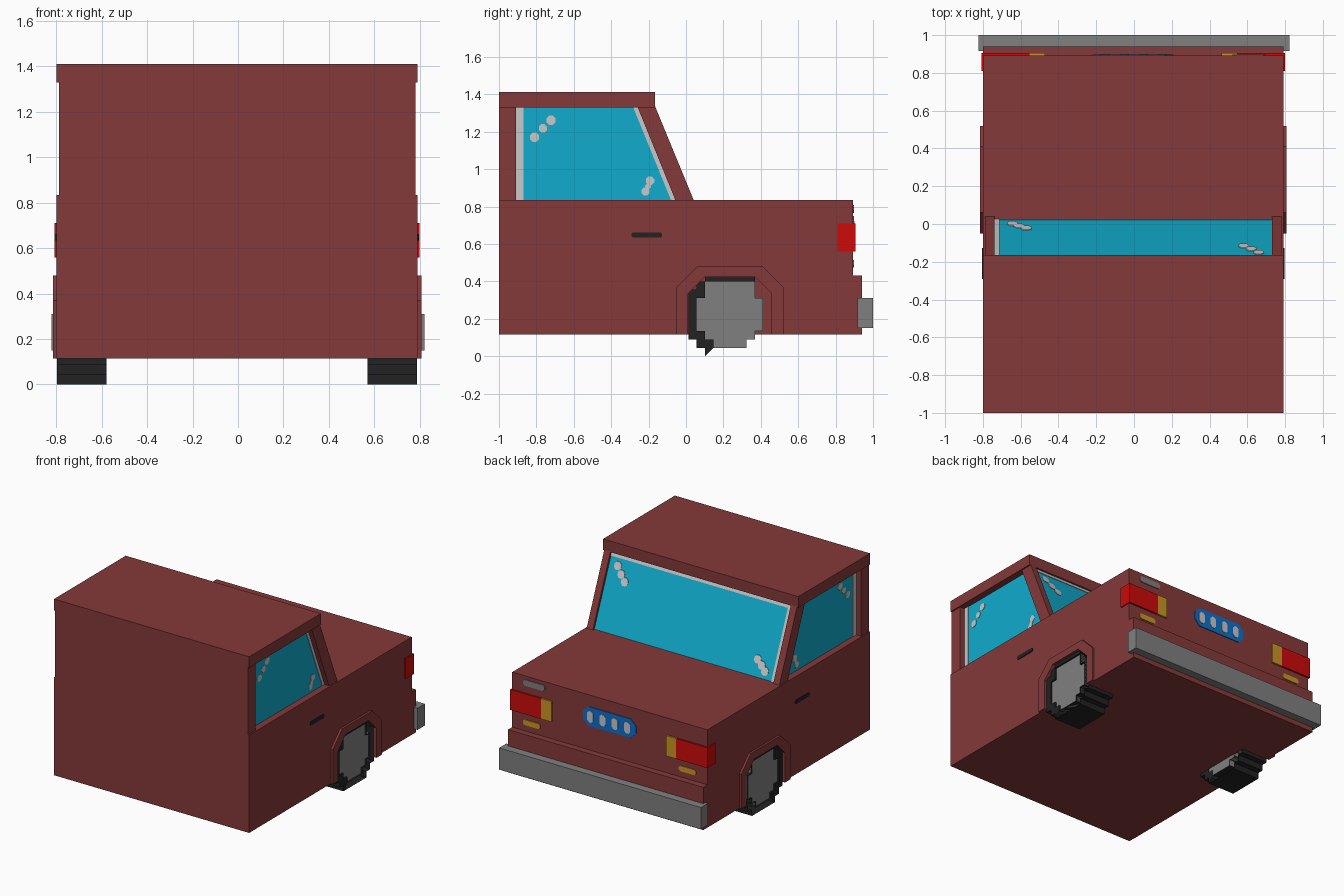
import bpy, bmesh, math

cube = bpy.data.objects.get("Cube")
if cube:
    bpy.data.objects.remove(cube, do_unlink=True)

CX = -0.004  # centre plane of the vehicle


def material(name, rgb):
    m = bpy.data.materials.new(name)
    m.use_nodes = True
    m.diffuse_color = (*rgb, 1)
    bsdf = next(n for n in m.node_tree.nodes if n.type == 'BSDF_PRINCIPLED')
    bsdf.inputs["Base Color"].default_value = (*rgb, 1)
    bsdf.inputs["Roughness"].default_value = 0.8
    return m


RED = material("body red", (0.235, 0.041, 0.041))
GLASS = material("window blue", (0.005, 0.41, 0.61))
GREY = material("mid grey", (0.216, 0.216, 0.216))
PALE = material("pale grey", (0.58, 0.58, 0.58))
BLACK = material("tyre black", (0.016, 0.016, 0.016))
LAMP = material("lamp red", (0.61, 0.003, 0.003))
AMBER = material("amber", (0.6, 0.3, 0.018))
BLUE = material("plate blue", (0.004, 0.16, 0.6))


# Extrude closed outlines (later ones are holes) along an axis from lo to hi
def solid(name, loops, axis, lo, hi, mat, shear=None):
    lo, hi = min(lo, hi), max(lo, hi)
    curve = bpy.data.curves.new(name, 'CURVE')
    curve.dimensions = '2D'
    curve.fill_mode = 'BOTH'
    curve.extrude = (hi - lo) / 2
    for pts in loops:
        sp = curve.splines.new('POLY')
        sp.points.add(len(pts) - 1)
        for p, (a, b) in zip(sp.points, pts):
            p.co = (a, b, 0, 1)
        sp.use_cyclic_u = True
    tmp = bpy.data.objects.new(name, curve)
    bpy.context.collection.objects.link(tmp)
    bpy.context.view_layer.update()
    dg = bpy.context.evaluated_depsgraph_get()
    mesh = bpy.data.meshes.new_from_object(tmp.evaluated_get(dg))
    bpy.data.objects.remove(tmp, do_unlink=True)
    bpy.data.curves.remove(curve)
    bm = bmesh.new()
    bm.from_mesh(mesh)
    mid = (lo + hi) / 2
    for v in bm.verts:
        a, b, c = v.co
        c += mid
        v.co = {'x': (c, a, b), 'y': (a, c, b), 'z': (a, b, c)}[axis]
        if shear:
            v.co.y += shear(v.co.z)
    bmesh.ops.remove_doubles(bm, verts=bm.verts, dist=1e-5)
    bmesh.ops.dissolve_limit(bm, angle_limit=0.01, verts=bm.verts, edges=bm.edges)
    bmesh.ops.recalc_face_normals(bm, faces=bm.faces)
    for f in bm.faces:
        f.smooth = False
        f.material_index = 0
    bm.to_mesh(mesh)
    bm.free()
    mesh.name = name
    mesh.materials.clear()
    mesh.materials.append(mat)
    obj = bpy.data.objects.new(name, mesh)
    bpy.context.collection.objects.link(obj)
    return obj


def rect(a0, a1, b0, b1):
    return [(a0, b0), (a1, b0), (a1, b1), (a0, b1)]


def oval(a, b, ra, rb):
    # chamfered rectangle
    c = min(ra, rb) * 0.6
    return [(a - ra + c, b - rb), (a + ra - c, b - rb), (a + ra, b - rb + c), (a + ra, b + rb - c),
            (a + ra - c, b + rb), (a - ra + c, b + rb), (a - ra, b + rb - c), (a - ra, b - rb + c)]


def stepped(half_widths, px, y, z):
    # blocky disc outline from half widths per row
    right = []
    for i, h in enumerate(half_widths):
        for p in ((h * px, z + i * px), (h * px, z + (i + 1) * px)):
            if p not in right:
                right.append(p)
    return [(y + a, b) for a, b in right] + [(y - a, b) for a, b in reversed(right)]


# Lower body: solid middle and two side slabs with wheel notches
rear = [(0.94, 0.115), (0.94, 0.43), (0.892, 0.43), (0.892, 0.835), (-1, 0.835), (-1, 0.115)]
notch = [(0.012, 0.115), (0.012, 0.335), (0.1, 0.424), (0.37, 0.424), (0.458, 0.335), (0.458, 0.115)]
solid("body_middle", [rear], 'x', CX - 0.58, CX + 0.58, RED)

# Cabin: front wall, roof and a glazed core
solid("front_wall", [rect(-1, -0.91, 0.83, 1.335)], 'x', CX - 0.785, CX + 0.785, RED)
solid("roof", [rect(-1, -0.165, 1.33, 1.412)], 'x', CX - 0.795, CX + 0.795, RED)


def slope(z):
    # depth of the sloping rear glass at a height
    return 0.022 - (z - 0.835) * 0.414


solid("cabin_glass", [[(-0.95, 0.83), (slope(0.83), 0.83), (slope(1.335), 1.335), (-0.95, 1.335)]],
      'x', CX - 0.745, CX + 0.745, GLASS)

PX = 0.0444
tyre = stepped([3, 4, 5, 5, 5, 5, 5, 5, 4, 3], PX, 0.235, 0)
hub = stepped([2, 3, 4, 4, 4, 4, 3, 3], PX, 0.235, PX)

for s, side in ((1, "left"), (-1, "right")):
    def X(d):
        return CX + s * d

    solid(side + "_body_side", [notch + rear], 'x', X(0.58), X(0.795), RED)
    arch = [(0.52, 0.115), (0.52, 0.37), (0.41, 0.48), (0.06, 0.48), (-0.05, 0.37), (-0.05, 0.115)]
    solid(side + "_wheel_arch", [notch + arch], 'x', X(0.79), X(0.811), RED)

    # Wheel
    solid(side + "_tyre", [tyre, hub], 'x', X(0.575), X(0.792), BLACK)
    solid(side + "_hub", [hub], 'x', X(0.577), X(0.78), GREY)

    # Pillar, window trim and reflections
    solid(side + "_pillar", [[(-0.055, 0.83), (0.043, 0.83), (-0.165, 1.335), (-0.26, 1.335)]],
          'x', X(0.735), X(0.785), RED)
    solid(side + "_window_post_trim", [rect(-0.915, -0.87, 0.833, 1.332)], 'x', X(0.74), X(0.749), PALE)
    solid(side + "_window_slope_trim", [[(-0.08, 0.833), (-0.05, 0.833), (-0.255, 1.332), (-0.283, 1.332)]],
          'x', X(0.74), X(0.749), PALE)
    glints = ((-0.81, 1.17, 0.025), (-0.765, 1.218, 0.022), (-0.722, 1.262, 0.025),
              (-0.192, 0.937, 0.023), (-0.203, 0.907, 0.015), (-0.216, 0.88, 0.022))
    for y, z, r in glints:
        solid(side + "_window_glint", [oval(y, z, r, r)], 'x', X(0.742), X(0.748), PALE)

    # Door handle
    solid(side + "_door_handle", [oval(-0.21, 0.648, 0.082, 0.014)], 'x', X(0.79), X(0.8), BLACK)

    # Wrap-around tail lamp, amber section and small marker
    solid(side + "_tail_lamp",
          [[(X(0.55), 0.885), (X(0.55), 0.905), (X(0.803), 0.905), (X(0.803), 0.81),
            (X(0.79), 0.81), (X(0.79), 0.885)]], 'z', 0.56, 0.71, LAMP)
    solid(side + "_amber_lamp", [rect(X(0.468), X(0.55), 0.56, 0.71)], 'y', 0.885, 0.905, AMBER)
    solid(side + "_marker_lamp", [oval(X(0.635), 0.495, 0.07, 0.02)], 'y', 0.888, 0.898, AMBER)

# Trim and reflections on the sloping rear glass
solid("rear_glass_side_trim", [rect(-0.752, -0.712, 0.833, 1.332)], 'y', -0.002, 0.005, PALE, slope)
solid("rear_glass_top_trim", [rect(-0.752, 0.735, 1.305, 1.332)], 'y', -0.002, 0.005, PALE, slope)
for x, z in ((0.58, 1.17), (0.62, 1.21), (0.66, 1.255), (-0.645, 0.885), (-0.61, 0.915), (-0.57, 0.945)):
    solid("rear_glass_glint", [oval(x, z, 0.028, 0.026)], 'y', -0.002, 0.004, PALE,
          lambda h: slope(h))

# Number plate with plain pale marks
solid("number_plate", [oval(-0.005, 0.68, 0.215, 0.07)], 'y', 0.888, 0.898, BLUE)
for x in (0.15, 0.05, -0.05, -0.15):
    solid("plate_mark", [oval(x, 0.68, 0.024, 0.042)], 'y', 0.894, 0.901, PALE)

# Single pale lamp and the bumper
solid("reversing_lamp", [oval(0.61, 0.787, 0.088, 0.022)], 'y', 0.888, 0.898, GREY)
solid("bumper", [rect(0.916, 1.0, 0.15, 0.31)], 'x', -0.822, 0.822, GREY)
